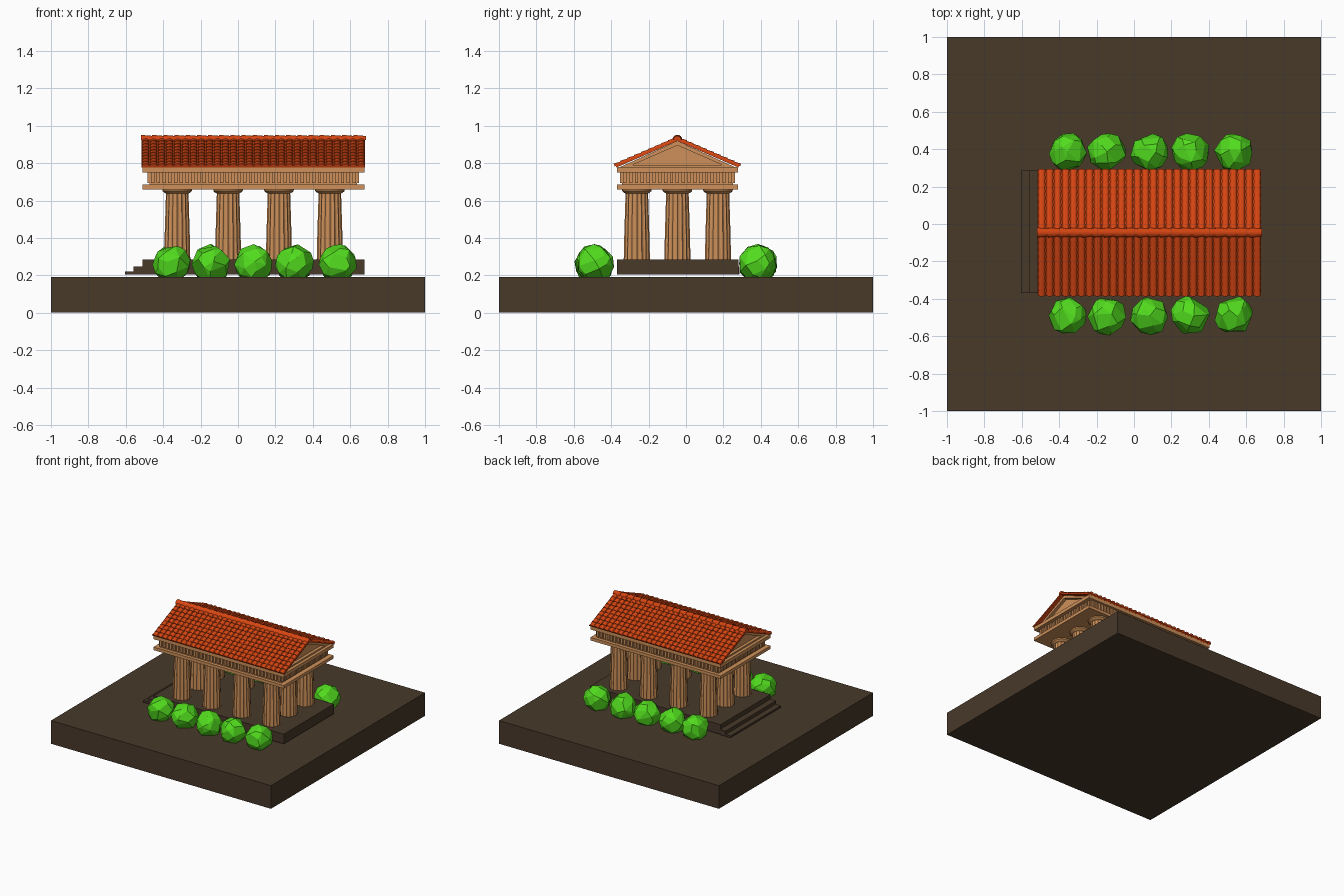
import bpy, bmesh, math, random
from mathutils import Vector

if "Cube" in bpy.data.objects:
    bpy.data.objects.remove(bpy.data.objects["Cube"])

random.seed(4)
XC, YC = 0.083, -0.046          # centre of the temple
X0, X1 = -0.515, 0.68           # roof ends


def material(name, rgb):
    m = bpy.data.materials.new(name)
    m.diffuse_color = (*rgb, 1)
    m.use_nodes = True
    m.node_tree.nodes["Principled BSDF"].inputs["Base Color"].default_value = m.diffuse_color
    return m


EARTH = material("dark_earth", (0.065, 0.041, 0.023))
STONE = material("warm_stone", (0.61, 0.28, 0.10))
TILE = material("terracotta", (0.68, 0.061, 0.006))
LEAF = material("leaf_green", (0.084, 0.72, 0.013))


def finish(name, bm, mat):
    bmesh.ops.recalc_face_normals(bm, faces=bm.faces)
    me = bpy.data.meshes.new(name)
    bm.to_mesh(me)
    bm.free()
    me.materials.append(mat)
    ob = bpy.data.objects.new(name, me)
    bpy.context.collection.objects.link(ob)
    return ob


def add_box(bm, x0, x1, y0, y1, z0, z1):
    r = bmesh.ops.create_cube(bm, size=1)
    for v in r["verts"]:
        v.co = (x0 + (v.co.x + .5) * (x1 - x0), y0 + (v.co.y + .5) * (y1 - y0),
                z0 + (v.co.z + .5) * (z1 - z0))


def box(name, mat, *dims):
    bm = bmesh.new()
    add_box(bm, *dims)
    return finish(name, bm, mat)


def loft(bm, rings):
    """Closed solid through rings of equal point count."""
    vs = [[bm.verts.new(p) for p in ring] for ring in rings]
    n = len(vs[0])
    for a, b in zip(vs, vs[1:]):
        for i in range(n):
            j = (i + 1) % n
            bm.faces.new((a[i], a[j], b[j], b[i]))
    bm.faces.new(vs[0][::-1])
    bm.faces.new(vs[-1])


# Ground, platform and entrance steps
box("ground_block", EARTH, -1, 1, -1, 1, 0, 0.19)
box("platform", EARTH, -0.51, 0.675, -0.37, 0.28, 0.205, 0.285)
bm = bmesh.new()
for i in range(3):
    ya = -0.368 + i * 0.218
    add_box(bm, -0.56, -0.51, ya, ya + 0.218, 0.205, 0.248)
    add_box(bm, -0.605, -0.56, ya, ya + 0.218, 0.205, 0.22)
finish("entrance_steps", bm, EARTH)


# Fluted columns with flared capitals
def fluted_ring(r, z, flutes=16):
    ring = []
    for i in range(flutes * 4):
        rr = r * (1, 0.93, 0.905, 0.93)[i % 4]
        a = 2 * math.pi * i / (flutes * 4)
        ring.append((rr * math.cos(a), rr * math.sin(a), z))
    return ring


def round_ring(r, z, n=24):
    return [(r * math.cos(2 * math.pi * i / n), r * math.sin(2 * math.pi * i / n), z)
            for i in range(n)]


bm = bmesh.new()
loft(bm, [fluted_ring(0.070, 0.285), fluted_ring(0.067, 0.42), fluted_ring(0.060, 0.645)])
loft(bm, [round_ring(r, z) for r, z in
          ((0.060, 0.638), (0.070, 0.643), (0.078, 0.650), (0.080, 0.662))])
first = finish("column", bm, STONE)
spots = [(XC - 0.408 + 0.272 * i, YC + 0.217 * j) for i in range(4) for j in (-1, 0, 1)
         if j != 0 or i in (0, 3)]
for k, (x, y) in enumerate(spots):
    ob = first if k == 0 else first.copy()
    if k:
        bpy.context.collection.objects.link(ob)
    ob.name = "column_%d" % (k + 1)
    ob.location = (x, y, 0)

# Entablature: lower slab, frieze, dentils, cornice
box("architrave_slab", STONE, -0.51, 0.675, -0.37, 0.278, 0.66, 0.685)
box("frieze", STONE, -0.472, 0.636, -0.343, 0.25, 0.685, 0.75)
box("cornice", STONE, -0.51, 0.675, -0.37, 0.278, 0.75, 0.778)
bm = bmesh.new()
fx0, fx1, fy0, fy1 = -0.472, 0.636, -0.343, 0.25
for i in range(36):
    x = fx0 + (i + 0.5) * (fx1 - fx0) / 36
    add_box(bm, x - .009, x + .009, fy0 - .011, fy0, .695, .75)
    add_box(bm, x - .009, x + .009, fy1, fy1 + .011, .695, .75)
for i in range(19):
    y = fy0 + (i + 0.5) * (fy1 - fy0) / 19
    add_box(bm, fx0 - .011, fx0, y - .009, y + .009, .695, .75)
    add_box(bm, fx1, fx1 + .011, y - .009, y + .009, .695, .75)
finish("dentils", bm, STONE)


# Pediment: gable block with a recessed triangle at both ends
def gable(x, half, z0, z1):
    return [(x, YC - half, z0), (x, YC + half, z0), (x, YC, z1)]


bm = bmesh.new()
loft(bm, [gable(-0.46, .24, .79, .895), gable(-0.485, .24, .79, .895),
          gable(-0.485, .318, .774, .918), gable(0.65, .318, .774, .918),
          gable(0.65, .24, .79, .895), gable(0.625, .24, .79, .895)])
finish("pediment", bm, STONE)

# Roof: two sloping panels covered in overlapping barrel tiles
A = math.radians(23.4)
LEN, ROWS, COLS = 0.355, 9, 28


def slope(side, x, s, n):
    return (x, YC + side * (s * math.cos(A) + n * math.sin(A)),
            0.918 - s * math.sin(A) + n * math.cos(A))


for side, label in ((-1, "front"), (1, "back")):
    bm = bmesh.new()
    loft(bm, [[slope(side, x, s, n) for s, n in
               ((0, 0), (LEN, 0), (LEN, .010), (0, .010))] for x in (X0, X1)])
    finish(label + "_roof_panel", bm, TILE)
    bm = bmesh.new()
    pitch, step = (X1 - X0) / COLS, LEN / ROWS
    for c in range(COLS):
        x = X0 + (c + 0.5) * pitch
        for r in range(ROWS):
            rings = []
            for s, w, base in ((r * step, .0165, .007), ((r + 1) * step + .006, .0205, .009)):
                rings.append([slope(side, x + w * math.cos(math.pi * k / 6), s,
                                    base + 0.75 * w * math.sin(math.pi * k / 6))
                              for k in range(7)])
            loft(bm, rings)
    finish(label + "_roof_tiles", bm, TILE)

# Ridge caps, each tapering under its neighbour
bm = bmesh.new()
N = 20
for i in range(N):
    xa = X0 - .004 + i * (X1 - X0) / N
    xb = xa + (X1 - X0) / N + .008
    loft(bm, [[(x, YC + r * math.cos(math.pi * k / 8), .924 + r * math.sin(math.pi * k / 8))
               for k in range(9)] for x, r in ((xa, .027), (xb, .021))])
finish("ridge_caps", bm, TILE)

# Faceted bushes along both long sides
for label, y in (("front", -0.49), ("back", 0.385)):
    for i, x in enumerate((-0.355, -0.145, 0.085, 0.3, 0.535)):
        bm = bmesh.new()
        for k in range(34):
            h = 1 - 2 * (k + 0.5) / 34
            a = k * 2.39996 + random.uniform(-.35, .35)
            h = max(-1, min(1, h + random.uniform(-.06, .06)))
            q = math.sqrt(1 - h * h)
            p = Vector((q * math.cos(a), q * math.sin(a), h)) * random.uniform(.098, .109)
            bm.verts.new(p + Vector((x, y, 0.26)))
        bmesh.ops.convex_hull(bm, input=bm.verts)
        bmesh.ops.dissolve_limit(bm, angle_limit=math.radians(14),
                                 verts=bm.verts, edges=bm.edges)
        finish("%s_bush_%d" % (label, i + 1), bm, LEAF)
